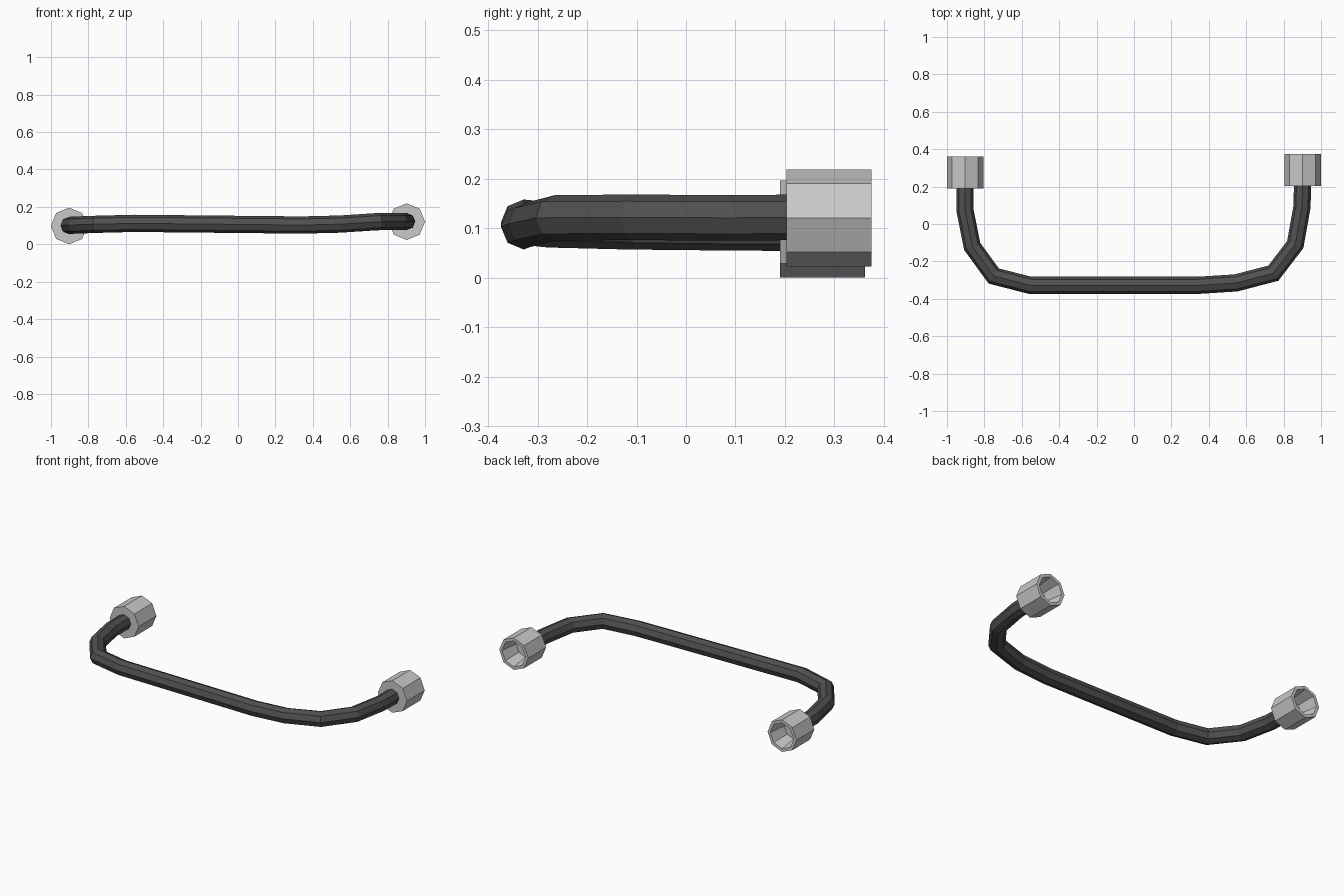
import bpy, bmesh, math
from mathutils import Vector

if "Cube" in bpy.data.objects:
    bpy.data.objects.remove(bpy.data.objects["Cube"])

SIDES = 8


def material(name, c):
    m = bpy.data.materials.new(name)
    m.diffuse_color = (c, c, c, 1)
    m.use_nodes = True
    m.node_tree.nodes["Principled BSDF"].inputs["Base Color"].default_value = m.diffuse_color
    return m


def finish(name, bm, mat):
    bmesh.ops.recalc_face_normals(bm, faces=bm.faces[:])
    me = bpy.data.meshes.new(name)
    bm.to_mesh(me)
    bm.free()
    ob = bpy.data.objects.new(name, me)
    bpy.context.collection.objects.link(ob)
    me.materials.append(mat)


def loft(bm, rings):
    """Join consecutive vertex rings with quads and cap both ends."""
    for a, b in zip(rings, rings[1:]):
        for i in range(SIDES):
            j = (i + 1) % SIDES
            bm.faces.new((a[i], a[j], b[j], b[i]))
    bm.faces.new(rings[0])
    bm.faces.new(rings[-1])


def ring(bm, centre, side, up, r):
    return [bm.verts.new(centre + side * r * math.cos(2 * math.pi * i / SIDES)
                         + up * r * math.sin(2 * math.pi * i / SIDES))
            for i in range(SIDES)]


dark = material("dark_rubber", 0.08)
silver = material("light_metal", 0.58)

# bent hose: octagonal section swept along a U path with mitred bends
path = [Vector(p) for p in (
    (-0.903, 0.22, 0.100), (-0.903, 0.07, 0.101), (-0.865, -0.12, 0.103),
    (-0.75, -0.278, 0.107), (-0.555, -0.328, 0.112), (0.34, -0.328, 0.103),
    (0.545, -0.315, 0.108), (0.745, -0.263, 0.121), (0.862, -0.11, 0.122),
    (0.898, 0.09, 0.121), (0.902, 0.24, 0.122))]
bm = bmesh.new()
rings = []
for k, p in enumerate(path):
    d0 = (p - path[max(k - 1, 0)]).normalized()
    d1 = (path[min(k + 1, len(path) - 1)] - p).normalized()
    t = (d0 + d1).normalized()
    seg = d1 if d1.length > 0.5 else d0
    side = t.cross(Vector((0, 0, 1))).normalized()
    up = side.cross(t).normalized()
    rings.append(ring(bm, p, side / max(t.dot(seg), 0.5), up, 0.046))
loft(bm, rings)
finish("hose", bm, dark)

# octagonal end fittings, hollow towards the back
X, Z = Vector((1, 0, 0)), Vector((0, 0, 1))
for name, x, y, z in (("left_fitting", -0.903, 0.19, 0.098),
                      ("right_fitting", 0.902, 0.203, 0.121)):
    bm = bmesh.new()
    profile = ((0.0, 0.098), (0.172, 0.098), (0.172, 0.079), (0.06, 0.063))
    loft(bm, [ring(bm, Vector((x, y + dy, z)), X, Z, r) for dy, r in profile])
    finish(name, bm, silver)
